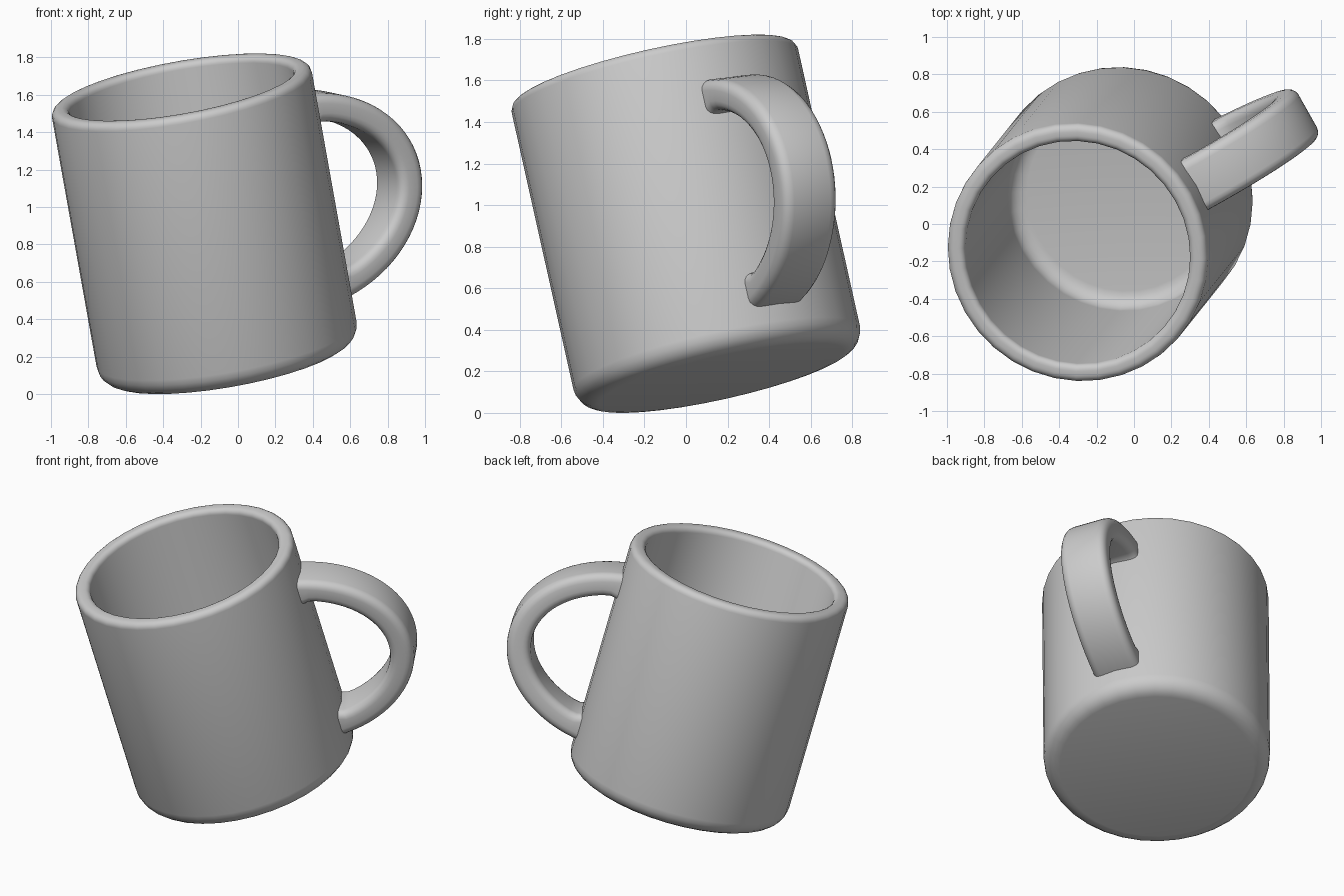
import bpy, bmesh
from math import sin, cos, pi, radians
from mathutils import Vector, Matrix

if "Cube" in bpy.data.objects:
    bpy.data.objects.remove(bpy.data.objects["Cube"])

# Tilted frame shared by all parts: local x = handle direction, local z = mug axis
axis = Vector((-0.172, -0.2145, 0.9615)).normalized()
out = Vector((0.856, 0.452, 0.254))
out = (out - axis * out.dot(axis)).normalized()
side = axis.cross(out)
FRAME = Matrix.Translation((-0.044, 0.169, 0.17)) @ Matrix((out, side, axis)).transposed().to_4x4()


def arc(cx, cy, r, a0, a1, n=5):
    """Points on a circular arc, angles in degrees."""
    return [(cx + r * cos(radians(a0 + (a1 - a0) * i / n)),
             cy + r * sin(radians(a0 + (a1 - a0) * i / n))) for i in range(n + 1)]


def finish(name, bm, angle):
    bmesh.ops.recalc_face_normals(bm, faces=bm.faces)
    mesh = bpy.data.meshes.new(name)
    bm.to_mesh(mesh)
    bm.free()
    obj = bpy.data.objects.new(name, mesh)
    bpy.context.collection.objects.link(obj)
    obj.matrix_world = FRAME
    bpy.ops.object.select_all(action='DESELECT')
    obj.select_set(True)
    bpy.context.view_layer.objects.active = obj
    bpy.ops.object.shade_smooth_by_angle(angle=radians(angle))
    return obj


def skin(bm, rings, closed):
    """Bridge consecutive rings of vertices with quads."""
    n = len(rings[0])
    for a, b in zip(rings, rings[1:]):
        for i in range(n if closed else n - 1):
            j = (i + 1) % n
            bm.faces.new((a[i], a[j], b[j], b[i]))
    for end in (rings[0], rings[-1]):
        bm.faces.new(end)


# Mug body: lathed wall with rounded foot, rounded rim and filleted inner floor
R, RI, H, FLOOR = 0.706, 0.61, 1.525, 0.09
profile = (arc(R - 0.1, 0.1, 0.1, -90, 0)
           + arc(R - 0.04, H - 0.04, 0.04, 0, 90)
           + arc(RI + 0.035, H - 0.035, 0.035, 90, 180)
           + arc(RI - 0.09, FLOOR + 0.09, 0.09, 0, -90))
SEG = 36
bm = bmesh.new()
rings = [[bm.verts.new((r * cos(2 * pi * i / SEG), r * sin(2 * pi * i / SEG), z))
          for i in range(SEG)] for r, z in profile]
skin(bm, rings, True)
finish("mug_body", bm, 40)

# Handle: rounded strap swept along half an ellipse, flared on the inside at both roots
CX, CZ, REACH, RISE, STEPS = 0.55, 0.75, 0.73, 0.58, 36
W, T, C = 0.15, 0.15, 0.05
section = (arc(W - C, -C, C, 0, 90, 4) + arc(-W + C, -C, C, 90, 180, 4)
           + arc(-W + C, -T + C, C, 180, 270, 4) + arc(W - C, -T + C, C, 270, 360, 4))
bm = bmesh.new()
rings = []
for k in range(STEPS + 1):
    a = radians(-82 + 164 * k / STEPS)
    p = Vector((CX + REACH * cos(a), 0, CZ + RISE * sin(a)))
    n = Vector((RISE * cos(a), 0, REACH * sin(a))).normalized()
    flare = 0.07 * max(0, (0.8 - p.x) / 0.15) ** 2
    rings.append([bm.verts.new(p + n * (d - (flare if d < -T / 2 else 0)) + Vector((0, s, 0)))
                  for s, d in section])
skin(bm, rings, True)
finish("handle", bm, 50)
